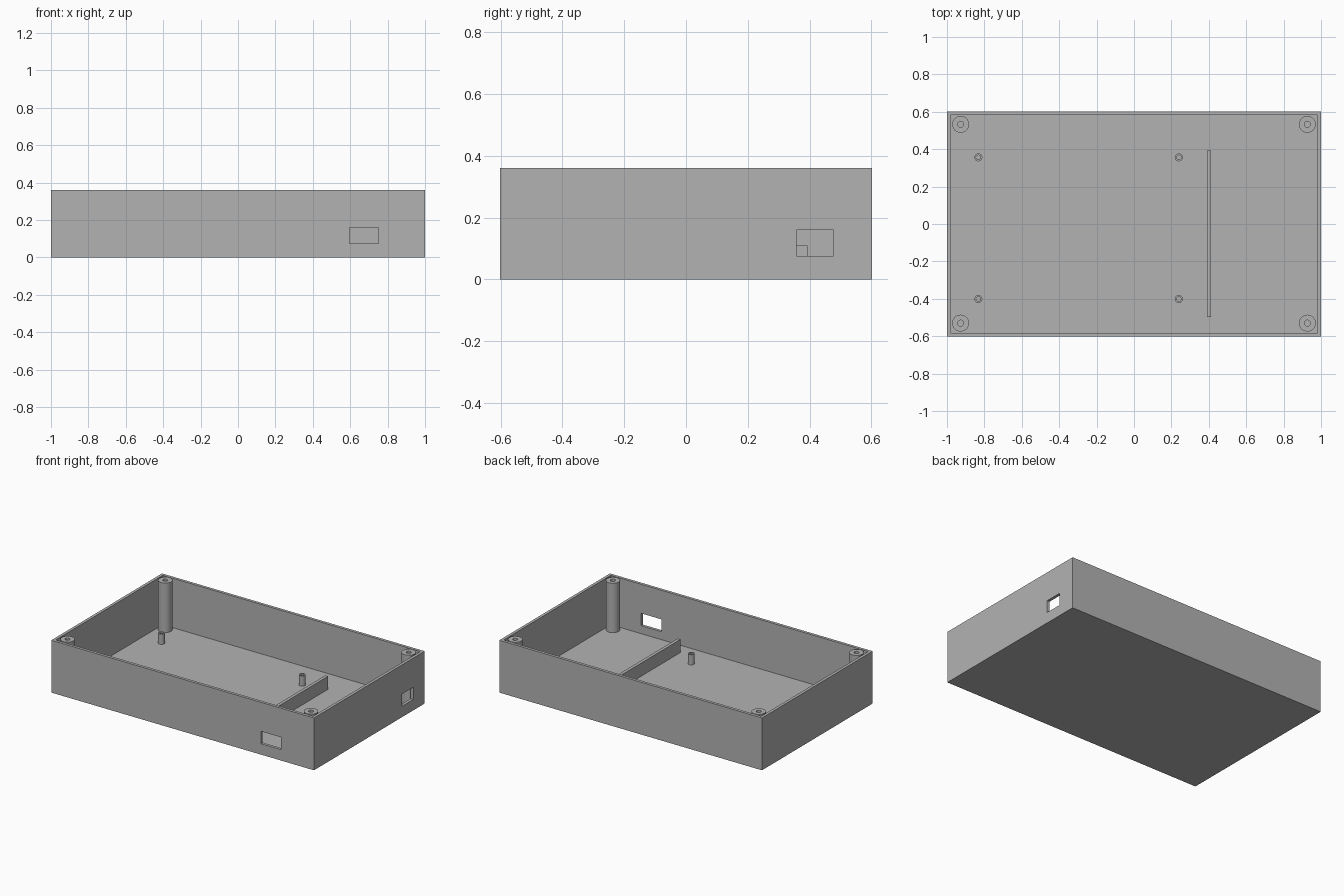
import bpy
import bmesh
import math
from mathutils import Vector

if "Cube" in bpy.data.objects:
    bpy.data.objects.remove(bpy.data.objects["Cube"], do_unlink=True)

W, D, H = 2.0, 1.204, 0.36      # outer size
WALL, FLOOR = 0.02, 0.02

grey = bpy.data.materials.new("grey plastic")
grey.use_nodes = True
color = (0.45, 0.45, 0.45, 1)
grey.diffuse_color = color
grey.node_tree.nodes["Principled BSDF"].inputs["Base Color"].default_value = color


def add_object(name, bm):
    bmesh.ops.recalc_face_normals(bm, faces=bm.faces[:])
    mesh = bpy.data.meshes.new(name)
    bm.to_mesh(mesh)
    bm.free()
    mesh.materials.append(grey)
    obj = bpy.data.objects.new(name, mesh)
    bpy.context.collection.objects.link(obj)
    return obj


def box(name, low, high):
    low, high = Vector(low), Vector(high)
    bm = bmesh.new()
    bmesh.ops.create_cube(bm, size=1)
    bmesh.ops.scale(bm, vec=high - low, verts=bm.verts)
    bmesh.ops.translate(bm, vec=(low + high) / 2, verts=bm.verts)
    return add_object(name, bm)


def activate(obj):
    bpy.ops.object.select_all(action='DESELECT')
    obj.select_set(True)
    bpy.context.view_layer.objects.active = obj


def cut(target, cutter):
    mod = target.modifiers.new("cut", 'BOOLEAN')
    mod.operation = 'DIFFERENCE'
    mod.solver = 'EXACT'
    mod.object = cutter
    activate(target)
    bpy.ops.object.modifier_apply(modifier=mod.name)
    bpy.data.objects.remove(cutter, do_unlink=True)


def tube(name, x, y, outer, inner, top, steps=40):
    """Spin a rectangular wall profile into a hollow post."""
    bm = bmesh.new()
    profile = [(outer, FLOOR), (outer, top), (inner, top), (inner, FLOOR)]
    verts = [bm.verts.new((r, 0, z)) for r, z in profile]
    edges = [bm.edges.new((verts[i], verts[i - 1])) for i in range(4)]
    bmesh.ops.spin(bm, geom=verts + edges, cent=(0, 0, 0), axis=(0, 0, 1),
                   angle=math.tau, steps=steps, use_merge=True)
    bmesh.ops.remove_doubles(bm, verts=bm.verts[:], dist=0.0001)
    bmesh.ops.translate(bm, vec=(x, y, 0), verts=bm.verts)
    obj = add_object(name, bm)
    activate(obj)
    bpy.ops.object.shade_smooth_by_angle(angle=math.radians(35))


# Open tray with thin walls
case = box("case_shell", (-W / 2, -D / 2, 0), (W / 2, D / 2, H))
cut(case, box("cavity", (-W / 2 + WALL, -D / 2 + WALL, FLOOR),
              (W / 2 - WALL, D / 2 - WALL, H + 0.1)))

# Port openings in the front and side walls
cut(case, box("front_port", (0.595, -D / 2 - 0.05, 0.075), (0.75, -D / 2 + 0.05, 0.16)))
cut(case, box("side_port", (W / 2 - 0.05, 0.357, 0.075), (W / 2 + 0.05, 0.478, 0.159)))

# Low divider on the floor
box("divider", (0.389, -0.497, FLOOR), (0.411, 0.393, 0.11))

# Tall screw posts in the corners
for side, x in (("right", -0.927), ("left", 0.927)):
    for end, y in (("front", -0.53), ("back", 0.533)):
        tube(f"{end}_{side}_screw_post", x, y, 0.045, 0.016, H)

# Short board standoffs
for side, x in (("right", -0.832), ("left", 0.24)):
    for end, y in (("front", -0.401), ("back", 0.356)):
        tube(f"{end}_{side}_standoff", x, y, 0.021, 0.012, 0.09)
